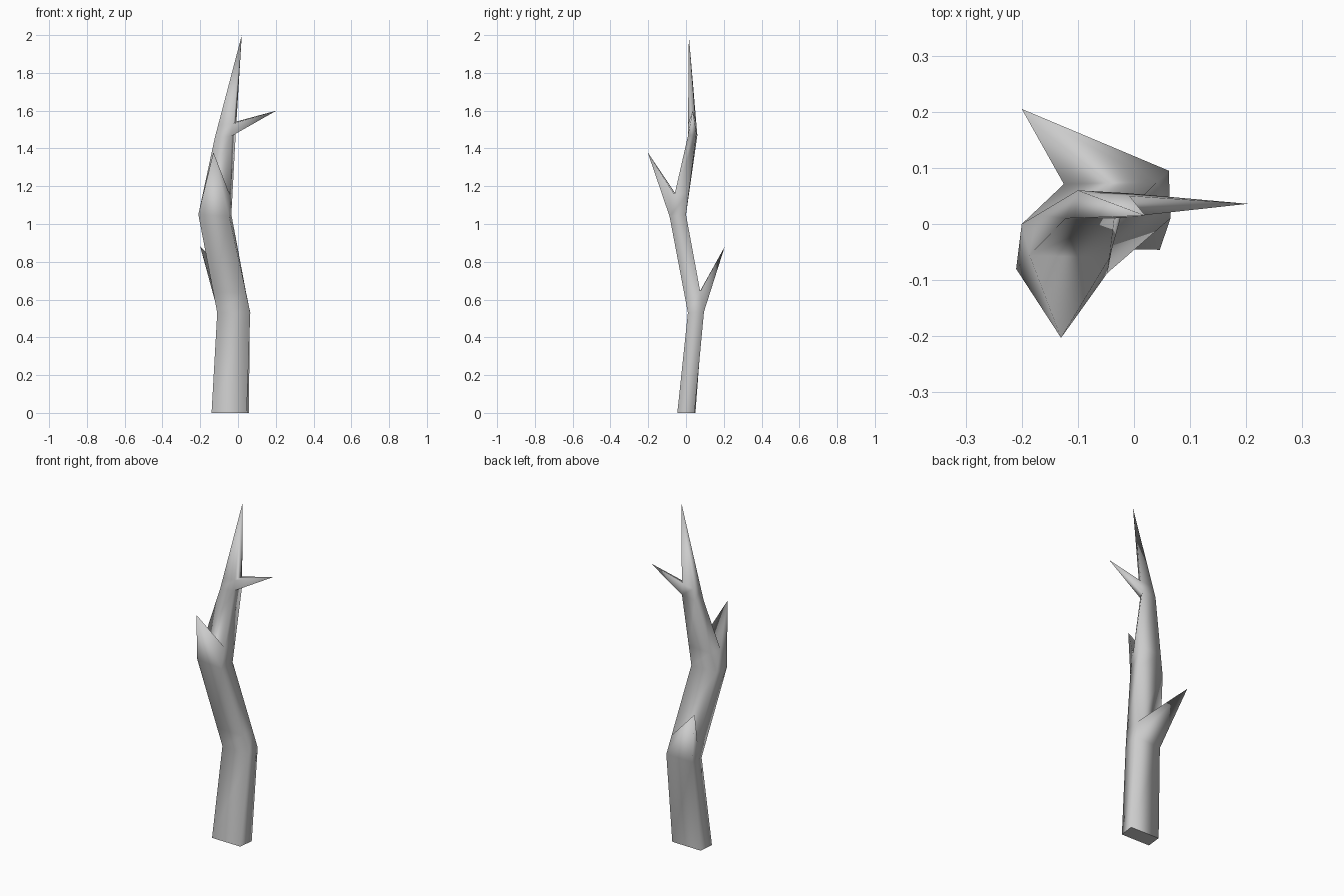
import bpy, bmesh
from mathutils import Vector

if "Cube" in bpy.data.objects:
    bpy.data.objects.remove(bpy.data.objects["Cube"])

# Trunk cross-sections, corners in order: front-left, front-right, back-right, back-left
rings = [
    [(-.14, -.042, 0), (.046, -.046, 0), (.058, .045, 0), (-.13, .05, 0)],
    [(-.11, .012, .53), (.065, .01, .53), (.062, .095, .535), (-.105, .09, .53)],
    [(-.21, -.08, 1.05), (-.047, -.087, 1.04), (-.035, .0, 1.05), (-.2, .0, 1.05)],
    [(-.122, .01, 1.46), (-.035, .01, 1.465), (-.012, .055, 1.48), (-.1, .06, 1.47)],
]
top = (.02, .015, 2.0)
# Ring index: (side it grows from, share of the segment it covers, tip)
branches = {
    1: (2, .21, (-.2, .205, .88)),
    2: (0, .27, (-.13, -.203, 1.38)),
    3: (1, .12, (.203, .036, 1.6)),
}

bm = bmesh.new()


def add_ring(points):
    return [bm.verts.new(p) for p in points]


def bridge(a, b, skip=None):
    for k in range(4):
        n = (k + 1) % 4
        if k != skip:
            bm.faces.new((a[k], a[n], b[n], b[k]))


def spike(loop, tip):
    t = bm.verts.new(tip)
    for k in range(len(loop)):
        bm.faces.new((loop[k], loop[(k + 1) % len(loop)], t))


# Trunk with side branches opening out of the short collars above each bend
base = current = add_ring(rings[0])
cap = bm.faces.new(base[::-1])
for i in range(1, 4):
    ring = add_ring(rings[i])
    bridge(current, ring)
    side, share, tip = branches[i]
    above = rings[i + 1] if i < 3 else [top] * 4
    collar = add_ring([Vector(p).lerp(Vector(q), share) for p, q in zip(rings[i], above)])
    bridge(ring, collar, skip=side)
    n = (side + 1) % 4
    spike([ring[side], ring[n], collar[n], collar[side]], tip)
    current = collar
spike(current, top)

for f in bm.faces:
    f.smooth = True
for e in cap.edges:
    e.smooth = False

mesh = bpy.data.meshes.new("bare_tree")
bm.to_mesh(mesh)
bm.free()
bpy.context.collection.objects.link(bpy.data.objects.new("bare_tree", mesh))
